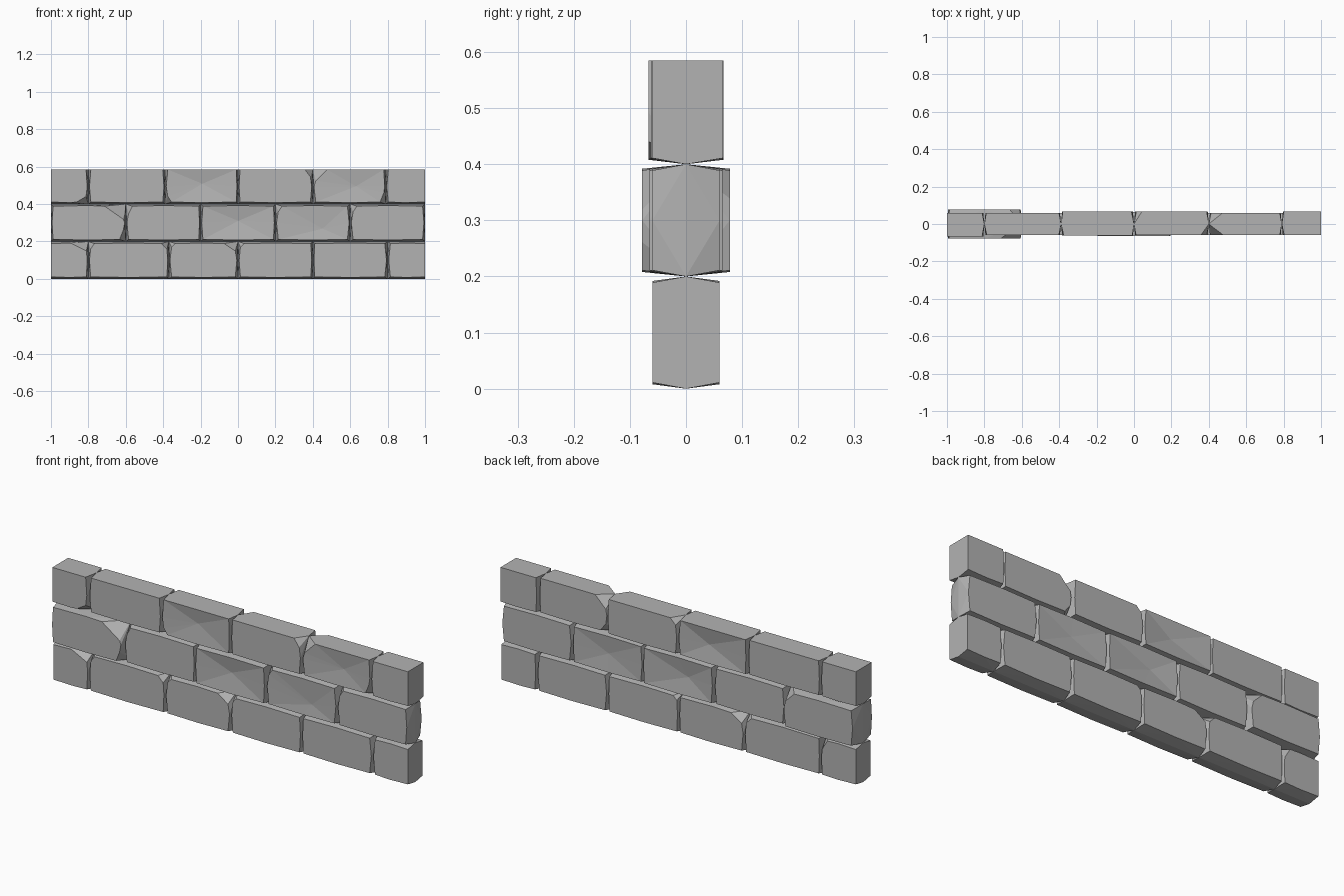
import bpy
import bmesh
import random
from mathutils import Vector

random.seed(4)
cube = bpy.data.objects.get("Cube")
if cube:
    bpy.data.objects.remove(cube, do_unlink=True)

stone = bpy.data.materials.new("grey_stone")
stone.use_nodes = True
GREY = (0.45, 0.45, 0.45, 1)
stone.diffuse_color = GREY
stone.node_tree.nodes["Principled BSDF"].inputs["Base Color"].default_value = GREY


def face_outline(x0, x1, z0, z1, flat, y, chips):
    """Outline of one broad face, set in from the cell, with chipped corners."""
    pts = []
    xm, zm = (x0 + x1) / 2, (z0 + z1) / 2
    for h, x, sx in (("l", x0, 1), ("r", x1, -1)):
        side = 0 if h in flat else random.uniform(0.009, 0.016)
        for v, z, sz in (("b", z0, 1), ("t", z1, -1)):
            rim = 0 if v in flat else 0.011
            cx, cz = x + sx * side, z + sz * rim
            w, d = chips.get(v + h, (0, 0))
            if w:
                pts += [(cx + sx * w, y, cz), (cx, y, cz + sz * d)]
            else:
                pts.append((cx, y, cz))
        if h not in flat:
            pts.append((x + sx * 0.006, y, zm))
    for v, z, sz in (("b", z0, 1), ("t", z1, -1)):
        pts.append((xm, y, z + (0 if v in flat else sz * 0.008)))
    return pts


def brick(name, x0, x1, z0, z1, flat="", thick=(0.06, 0.06),
          front=None, back=None, dents=()):
    """Stone with a ridge round its middle and two broad faces."""
    pts = [(x, 0, z) for x in (x0, x1) for z in (z0, z1)]
    pts += face_outline(x0, x1, z0, z1, flat, -thick[0], front or {})
    pts += face_outline(x0, x1, z0, z1, flat, thick[1], back or {})
    bm = bmesh.new()
    for p in pts:
        bm.verts.new(p)
    res = bmesh.ops.convex_hull(bm, input=bm.verts)
    loose = [g for g in set(res["geom_interior"] + res["geom_unused"])
             if isinstance(g, bmesh.types.BMVert)]
    bmesh.ops.delete(bm, geom=loose, context="VERTS")
    bmesh.ops.dissolve_limit(bm, angle_limit=0.01, verts=bm.verts, edges=bm.edges)
    # hollow worn into a broad face
    for side, dx, dz, depth in dents:
        broad = [f for f in bm.faces if f.normal.y * side > 0.95]
        worn = max(broad, key=lambda f: f.calc_area())
        centre = bmesh.ops.poke(bm, faces=[worn])["verts"][0]
        centre.co += Vector((dx, -side * depth, dz))
    bmesh.ops.recalc_face_normals(bm, faces=bm.faces)
    mesh = bpy.data.meshes.new(name)
    bm.to_mesh(mesh)
    bm.free()
    mesh.materials.append(stone)
    obj = bpy.data.objects.new(name, mesh)
    bpy.context.collection.objects.link(obj)


def course(name, z0, z1, joints, flat, wear):
    """Row of bricks between the given joints; flat lists the unbevelled sides."""
    last = len(joints) - 2
    for i, (x0, x1) in enumerate(zip(joints, joints[1:])):
        sides = "t" if "t" in flat else ""
        if "e" in flat:
            sides += "l" if i == 0 else "r" if i == last else ""
        brick(f"{name}_brick_{i + 1}", x0, x1, z0, z1, sides, **wear.get(i, {}))


# bottom course
course("bottom", 0, 0.2, (-1, -0.8, -0.37, 0, 0.4, 0.8, 1), "e", {
    0: dict(front={"tr": (0.08, 0.04)}, back={"tr": (0.03, 0.05)}),
    1: dict(front={"tl": (0.02, 0.03), "tr": (0.03, 0.03)},
            back={"tr": (0.03, 0.03)}),
    2: dict(front={"tr": (0.06, 0.04), "tl": (0.02, 0.02)},
            back={"tl": (0.06, 0.04)}),
    3: dict(front={"tl": (0.02, 0.02)}, back={"tl": (0.02, 0.02)}),
})

# middle course
course("middle", 0.2, 0.4, (-1, -0.6, -0.2, 0.2, 0.6, 1), "", {
    0: dict(thick=(0.078, 0.078), front={"tr": (0.1, 0.07), "br": (0.02, 0.05)},
            back={"tr": (0.05, 0.05)}),
    1: dict(front={"tl": (0.02, 0.04)}),
    2: dict(thick=(0.065, 0.065), dents=((-1, 0, 0.01, 0.014), (1, -0.05, 0, 0.014))),
    3: dict(front={"tl": (0.02, 0.03)},
            dents=((-1, 0.05, -0.03, 0.008), (1, 0, 0, 0.01))),
    4: dict(front={"tl": (0.02, 0.03)}),
})

# top course
course("top", 0.4, 0.585, (-1, -0.8, -0.39, 0, 0.4, 0.79, 1), "et", {
    0: dict(thick=(0.067, 0.06), front={"br": (0.05, 0.03)}),
    1: dict(),
    2: dict(thick=(0.062, 0.066), front={"bl": (0.02, 0.03)},
            dents=((-1, 0, 0.01, 0.012), (1, 0.03, 0, 0.016))),
    3: dict(thick=(0.06, 0.067), front={"tr": (0.03, 0.04)},
            back={"tl": (0.03, 0.03)}),
    4: dict(thick=(0.058, 0.058), front={"tl": (0.06, 0.06), "br": (0.02, 0.05)},
            back={"tl": (0.06, 0.06), "bl": (0.03, 0.04)},
            dents=((-1, 0.03, 0, 0.01),)),
    5: dict(thick=(0.06, 0.066)),
})
